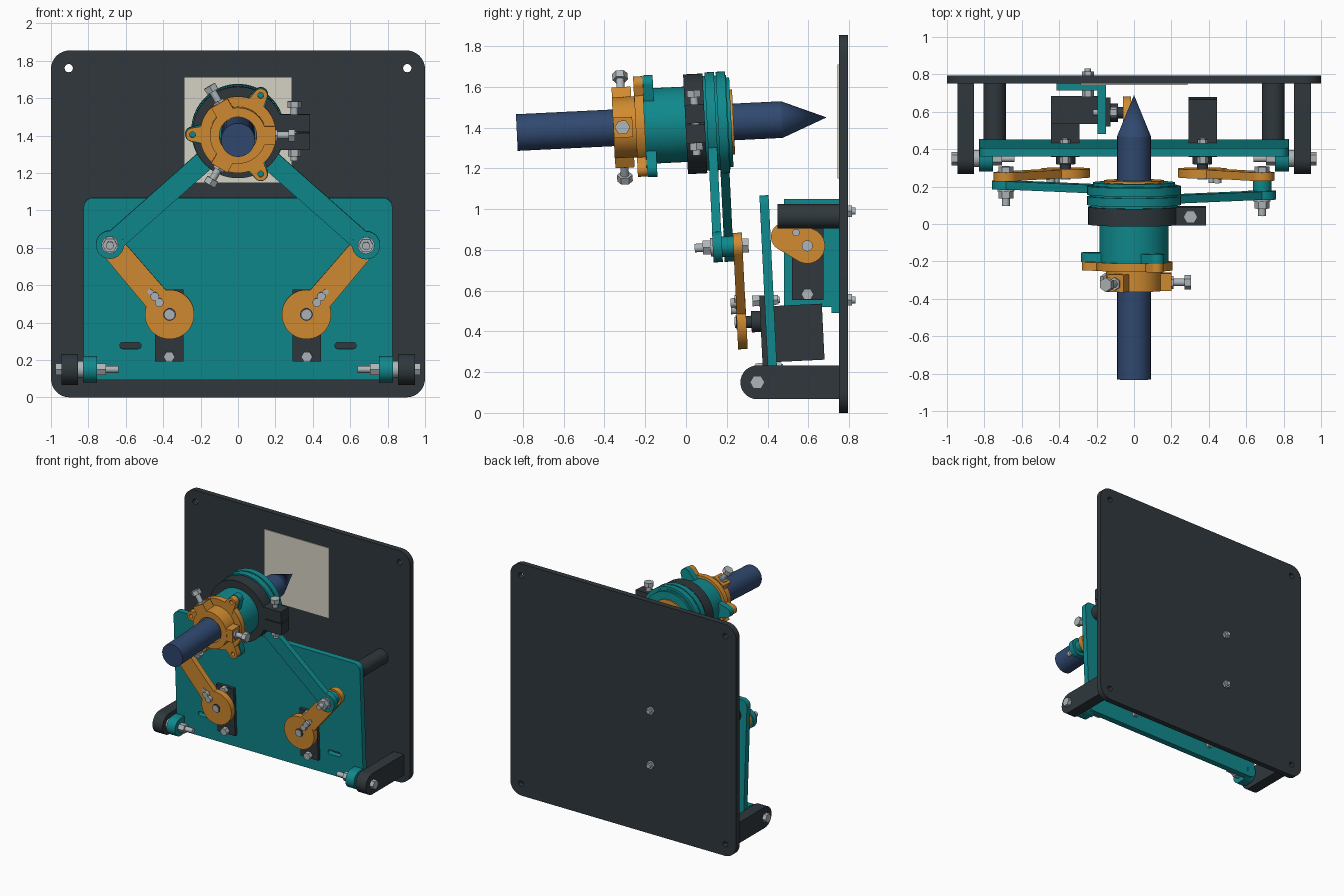
import bpy, bmesh
from math import pi, cos, sin, atan2, acos, hypot, radians
from mathutils import Matrix

if "Cube" in bpy.data.objects:
    bpy.data.objects.remove(bpy.data.objects["Cube"])


def material(name, rgb):
    m = bpy.data.materials.new(name)
    m.use_nodes = True
    m.diffuse_color = (*rgb, 1)
    m.node_tree.nodes["Principled BSDF"].inputs["Base Color"].default_value = (*rgb, 1)
    return m


TEAL = material("teal plastic", (.005, .25, .265))
ORANGE = material("orange plastic", (.64, .26, .03))
DARK = material("charcoal plastic", (.029, .039, .046))
BLUE = material("blue barrel", (.03, .067, .162))
STEEL = material("steel", (.42, .46, .48))
PAPER = material("paper", (.66, .64, .55))

# Everything carried by the hinged panel leans forward about the hinge line
HINGE = (0, .35, .15)
LEAN = (Matrix.Translation(HINGE) @ Matrix.Rotation(radians(2.8), 4, 'X')
        @ Matrix.Translation(HINGE).inverted())
FLAT = Matrix()
AXES = {'X': Matrix(((0, 0, 1, 0), (1, 0, 0, 0), (0, 1, 0, 0), (0, 0, 0, 1))),
        'Y': Matrix(((1, 0, 0, 0), (0, 0, 1, 0), (0, 1, 0, 0), (0, 0, 0, 1))),
        'Z': Matrix()}
made = []


# Outline helpers, all returning loops of 2D points
def arc(u, v, r, a, b, n=16):
    return [(u + r * cos(a + (b - a) * i / n), v + r * sin(a + (b - a) * i / n)) for i in range(n + 1)]


def circle(u, v, r, n=48):
    return arc(u, v, r, 0, 2 * pi, n)[:-1]


def rect(u0, u1, v0, v1, r=0):
    if not r:
        return [(u0, v0), (u1, v0), (u1, v1), (u0, v1)]
    corners = ((u1 - r, v1 - r), (u0 + r, v1 - r), (u0 + r, v0 + r), (u1 - r, v0 + r))
    return [p for i, c in enumerate(corners) for p in arc(*c, r, i * pi / 2, (i + 1) * pi / 2, 8)]


def hull(p, r, q, s):
    a = atan2(q[1] - p[1], q[0] - p[0])
    b = acos((r - s) / hypot(q[0] - p[0], q[1] - p[1]))
    return arc(*p, r, a + b, a + 2 * pi - b, 24) + arc(*q, s, a - b, a + b, 24)


def register(name, bm, mat, matrix):
    bmesh.ops.remove_doubles(bm, verts=bm.verts, dist=1e-5)
    bm.transform(matrix)
    bmesh.ops.recalc_face_normals(bm, faces=bm.faces)
    me = bpy.data.meshes.new(name)
    bm.to_mesh(me)
    bm.free()
    me.materials.append(mat)
    ob = bpy.data.objects.new(name, me)
    bpy.context.collection.objects.link(ob)
    made.append(ob)


def solid(name, mat, loops, w0, w1, axis='Y', matrix=LEAN):
    """Extrude an outline, with further loops as holes, from w0 to w1 along an axis."""
    cu = bpy.data.curves.new(name, 'CURVE')
    cu.dimensions, cu.fill_mode, cu.extrude = '2D', 'BOTH', abs(w1 - w0) / 2
    for loop in loops:
        sp = cu.splines.new('POLY')
        sp.points.add(len(loop) - 1)
        sp.use_cyclic_u = True
        for pt, (u, v) in zip(sp.points, loop):
            pt.co = (u, v, 0, 1)
    tmp = bpy.data.objects.new(name + " outline", cu)
    bm = bmesh.new()
    bm.from_mesh(tmp.to_mesh())
    tmp.to_mesh_clear()
    bpy.data.objects.remove(tmp)
    bpy.data.curves.remove(cu)
    register(name, bm, mat, matrix @ AXES[axis] @ Matrix.Translation((0, 0, (w0 + w1) / 2)))


def rod(name, mat, u, v, r, w0, w1, axis='Y', matrix=LEAN, n=48):
    solid(name, mat, [circle(u, v, r, n)], w0, w1, axis, matrix)


def bolt(name, u, v, r, head, tip, axis='Y', matrix=LEAN):
    rod(name + "_shaft", STEEL, u, v, r, head, tip, axis, matrix, 20)
    step = .035 if tip > head else -.035
    rod(name + "_head", STEEL, u, v, r * 1.9, head, head + step, axis, matrix, 6)


# Back board with corner holes, and the sheet of paper
holes = [circle(x, z, .022, 24) for x in (-.905, .905) for z in (.095, 1.76)]
solid("back_board", DARK, [rect(-1, 1, 0, 1.855, .1)] + holes, .75, .795, matrix=FLAT)
solid("paper_sheet", PAPER, [rect(-.285, .285, 1.15, 1.71)], .744, .75, matrix=FLAT)

# Hinged panel with two slots
slots = [rect(c - .057, c + .057, .257, .292, .017) for c in (-.575, .575)]
solid("hinged_panel", TEAL, [rect(-.825, .825, .09, 1.065, .05)] + slots, .405, .45)

ELBOW, SERVO, AXIS_Z = (.685, .823), (.366, .448), 1.432

for s, side in ((-1, "right"), (1, "left")):
    def mx(p):
        return (s * p[0], p[1])

    # Board brackets, hinge knuckles and pins
    solid(side + "_bracket", DARK, [arc(.35, .15, .083, pi / 2, 3 * pi / 2) + [(.755, .067), (.755, .233)]],
          s * .855, s * .945, 'X', FLAT)
    solid(side + "_knuckle", TEAL, [hull((.35, .15), .07, (.385, .15), .0699)], s * .755, s * .83, 'X')
    rod(side + "_hinge_washer", STEEL, .35, .15, .045, s * .83, s * .855, 'X', FLAT)
    bolt(side + "_hinge_pin", .35, .15, .019, s * .975, s * .64, 'X', FLAT)
    rod(side + "_hinge_nut", STEEL, .35, .15, .036, s * .705, s * .755, 'X', FLAT, 6)
    rod(side + "_standoff", DARK, s * .745, .965, .06, .45, .755, 'Y', FLAT)

    # Drive motor
    x = s * .368
    solid(side + "_motor_flange", DARK, [rect(x - .077, x + .077, .19, .575)], .38, .41)
    solid(side + "_motor_body", DARK, [rect(x - .077, x + .077, .245, .52)], .4, .685)
    rod(side + "_motor_collar", DARK, *mx(SERVO), .052, .335, .385)
    rod(side + "_motor_spline", DARK, *mx(SERVO), .03, .3, .34)
    for z in (.217, .55):
        bolt(side + "_motor_screw", x, z, .016, .345, .48)
        rod(side + "_motor_nut", STEEL, x, z, .028, .45, .472, n=6)

    # Crank with its hub and horn screws
    solid(side + "_crank_arm", ORANGE, [hull(mx(SERVO), .07, mx(ELBOW), .065)], .265, .31)
    rod(side + "_crank_disc", ORANGE, *mx(SERVO), .132, .264, .311)
    rod(side + "_hub_ring", DARK, *mx(SERVO), .034, .26, .27)
    rod(side + "_hub_screw", STEEL, *mx(SERVO), .027, .253, .27)
    a, b = (mx((SERVO[0] + .65 * d, SERVO[1] + .76 * d)) for d in (.085, .16))
    solid(side + "_horn_slot", STEEL, [hull(a, .014, b, .0139)], .258, .266)
    for p in (a, ((a[0] + b[0]) / 2, (a[1] + b[1]) / 2 + .004)):
        rod(side + "_horn_screw", STEEL, *p, .023, .238, .266, n=20)

    # Link arm, its disc around the barrel, and the elbow joint
    y = .165 if s > 0 else .22
    solid(side + "_link_arm", TEAL, [hull(mx(ELBOW), .055, (s * .1, AXIS_Z - .09), .0549)], y, y + .044)
    rod(side + "_link_disc", TEAL, 0, AXIS_Z, .25, y, y + .046, n=72)
    rod(side + "_elbow_boss", TEAL, *mx(ELBOW), .075, y - .001, y + .045)
    rod(side + "_elbow_spacer", TEAL, *mx(ELBOW), .05, y, .266)
    rod(side + "_elbow_washer", STEEL, *mx(ELBOW), .045, y - .012, y)
    rod(side + "_elbow_nut", STEEL, *mx(ELBOW), .04, y - .05, y - .012, n=6)
    bolt(side + "_elbow_bolt", *mx(ELBOW), .021, .34, y - .09)

# Pointed barrel
rod("barrel", BLUE, 0, AXIS_Z, .09, -.769, .533)
bm = bmesh.new()
bmesh.ops.create_cone(bm, cap_ends=True, segments=48, radius1=.09, radius2=0, depth=.22)
register("barrel_tip", bm, BLUE, LEAN @ Matrix.Translation((0, .643, AXIS_Z)) @ Matrix.Rotation(-pi / 2, 4, 'X'))


def ring(name, mat, r, hole, w0, w1):
    solid(name, mat, [circle(0, AXIS_Z, r, 64), circle(0, AXIS_Z, hole)], w0, w1)


# Sleeve, bearing rings and front holder
ring("sleeve", TEAL, .185, .1, -.14, .27)
ring("disc_core", TEAL, .232, .1, .15, .27)
ring("rear_retainer", TEAL, .22, .1, .265, .285)
ring("rear_ring", ORANGE, .16, .095, .28, .296)
ring("holder_flange", ORANGE, .205, .1, -.185, -.14)
ring("holder_collar", ORANGE, .15, .1, -.295, -.18)

for i in range(3):
    # Lobes with eyelets
    a = pi / 3 + i * 2 * pi / 3
    inner, outer = [(r * cos(a), AXIS_Z + r * sin(a)) for r in (.16, .243)]
    solid("flange_lobe", ORANGE, [hull(inner, .05, outer, .036), circle(*outer, .016, 20)], -.186, -.141)
    solid("sleeve_lobe", TEAL, [hull(inner, .06, outer, .04)], -.14, -.09)

    # Bosses with radial grip screws
    turn = LEAN @ Matrix.Translation((0, 0, AXIS_Z)) @ Matrix.Rotation(-i * 2 * pi / 3, 4, 'Y')
    solid("grip_boss", ORANGE, [rect(-.294, -.2, -.05, .05)], .115, .2, 'X', turn)
    bolt("grip_screw", -.25, 0, .02, .305, .095, 'X', turn)
    rod("grip_nut", STEEL, -.25, 0, .035, .2, .212, 'X', turn, 6)

# Split clamp
ring("clamp_ring", DARK, .245, .18, .06, .155)
for z0, z1 in ((-.095, -.003), (.003, .095)):
    solid("clamp_ear", DARK, [rect(.2, .385, AXIS_Z + z0, AXIS_Z + z1)], .06, .155)
bolt("clamp_bolt", .302, .108, .02, AXIS_Z + .165, AXIS_Z - .155, 'Z')
rod("clamp_nut", STEEL, .302, .108, .036, AXIS_Z - .13, AXIS_Z - .095, 'Z', n=6)

# Lifter motor on an angle bracket behind the panel
solid("lifter_bracket_back", TEAL, [rect(-.415, -.15, .49, 1.05)], .715, .75, matrix=FLAT)
solid("lifter_bracket_side", TEAL, [rect(.48, .75, .52, 1.05)], -.195, -.15, 'X', FLAT)
solid("lifter_flange", DARK, [rect(.52, .675, .555, .945)], -.155, -.125, 'X', FLAT)
solid("lifter_body", DARK, [rect(.535, .685, .615, .89)], -.445, -.19, 'X', FLAT)
rod("lifter_collar", DARK, .595, .82, .05, -.13, -.085, 'X', FLAT)
rod("lifter_spline", DARK, .595, .82, .03, -.09, -.05, 'X', FLAT)
solid("lifter_crank", ORANGE, [hull((.595, .82), .087, (.487, .865), .07)], -.06, -.015, 'X', FLAT)
rod("lifter_hub_screw", STEEL, .595, .82, .027, -.02, -.005, 'X', FLAT)
rod("lifter_horn_screw", STEEL, .54, .885, .018, -.02, -.005, 'X', FLAT)
for z in (.582, .918):
    bolt("lifter_screw", .596, z, .016, -.09, -.22, 'X', FLAT)
for z in (.555, .99):
    bolt("bracket_bolt", -.247, z, .017, .68, .832, matrix=FLAT)
    rod("bracket_nut", STEEL, -.247, z, .032, .795, .815, matrix=FLAT, n=6)

# Smooth round sides, keep edges sharp
bpy.ops.object.select_all(action='DESELECT')
for ob in made:
    ob.select_set(True)
bpy.context.view_layer.objects.active = made[0]
bpy.ops.object.shade_smooth_by_angle()
